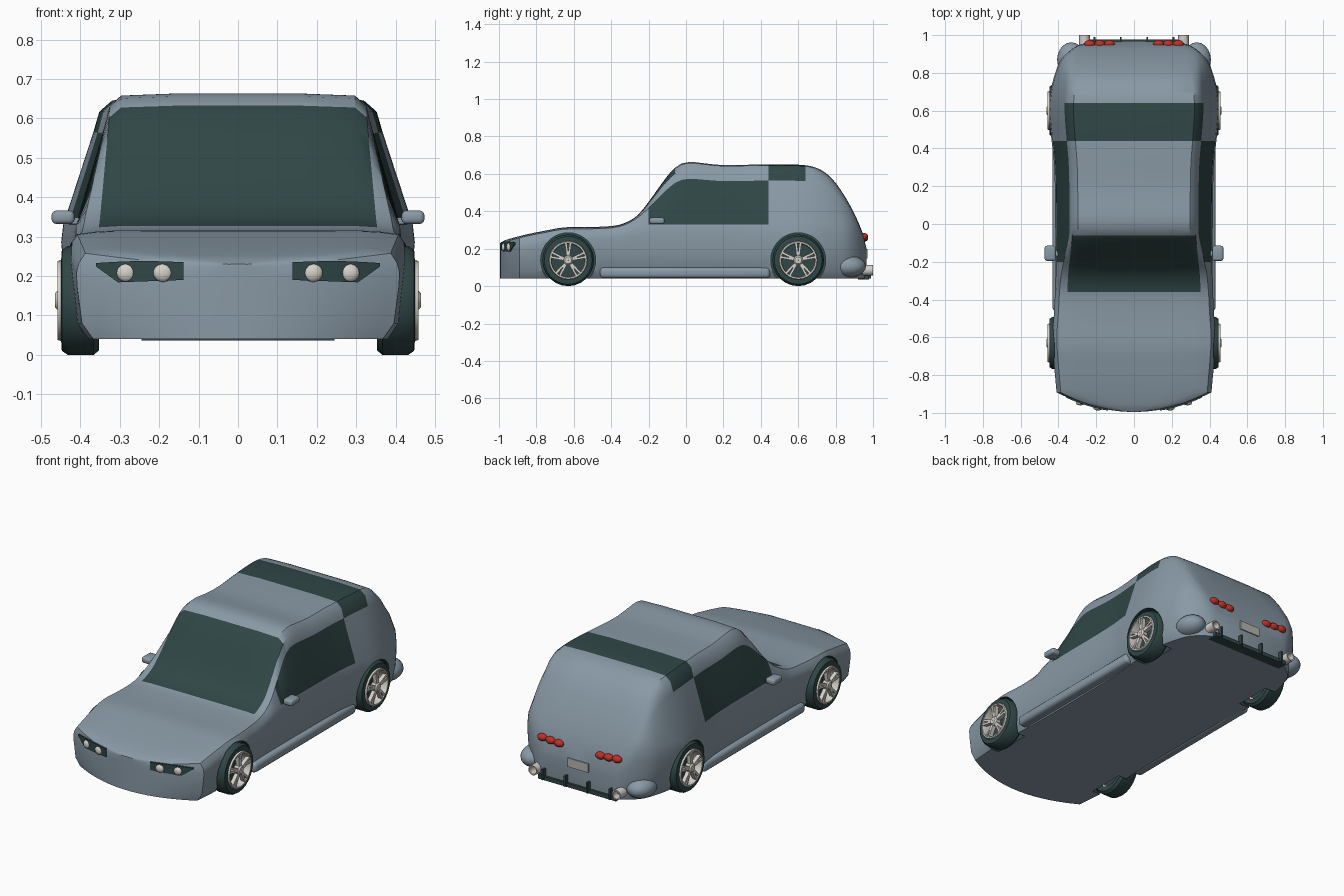
import bpy, bmesh, math
from mathutils import Matrix, Vector

if "Cube" in bpy.data.objects:
    bpy.data.objects.remove(bpy.data.objects["Cube"])


def material(name, rgb):
    m = bpy.data.materials.new(name)
    m.diffuse_color = (*rgb, 1)
    m.use_nodes = True
    m.node_tree.nodes["Principled BSDF"].inputs["Base Color"].default_value = m.diffuse_color
    return m


PAINT = material("slate_paint", (0.25, 0.32, 0.38))
DARK = material("dark_glass_and_rubber", (0.03, 0.062, 0.062))
LIGHT = material("pale_metal", (0.66, 0.64, 0.59))
PLATE = material("plate_grey", (0.46, 0.47, 0.43))
RED = material("red_lens", (0.5, 0.03, 0.02))


def finish(name, bm, *mats, angle=35):
    bmesh.ops.recalc_face_normals(bm, faces=bm.faces)
    me = bpy.data.meshes.new(name)
    bm.to_mesh(me)
    bm.free()
    for m in mats:
        me.materials.append(m)
    ob = bpy.data.objects.new(name, me)
    bpy.context.collection.objects.link(ob)
    smooth(ob, angle)
    return ob


def smooth(ob, angle=35):
    bpy.ops.object.select_all(action='DESELECT')
    ob.select_set(True)
    bpy.context.view_layer.objects.active = ob
    bpy.ops.object.shade_smooth_by_angle(angle=math.radians(angle))


def add_box(bm, lo, hi, bevel=0, rot=None):
    lo, hi = Vector(lo), Vector(hi)
    mat = Matrix.Translation((lo + hi) / 2) @ Matrix.Diagonal((*(hi - lo), 1))
    vs = bmesh.ops.create_cube(bm, size=1, matrix=(rot or Matrix()) @ mat)["verts"]
    if bevel:
        edges = list({e for v in vs for e in v.link_edges})
        bmesh.ops.bevel(bm, geom=edges, offset=bevel, segments=3, profile=0.5, affect='EDGES')


def box(name, lo, hi, mat, bevel=0):
    bm = bmesh.new()
    add_box(bm, lo, hi, bevel)
    return finish(name, bm, mat)


def ball(name, centre, radii, mat):
    bm = bmesh.new()
    bmesh.ops.create_uvsphere(bm, u_segments=20, v_segments=12, radius=1,
                              matrix=Matrix.Translation(centre) @ Matrix.Diagonal((*radii, 1)))
    return finish(name, bm, mat)


def add_lathe(bm, profile, centre, side, n=24):
    """Revolve a closed (radius, x) profile about the axle line."""
    rings = []
    for i in range(n):
        a = 2 * math.pi * i / n
        rings.append([bm.verts.new((side * x, centre[0] + r * math.cos(a), centre[1] + r * math.sin(a)))
                      for r, x in profile])
    m = len(profile)
    for i in range(n):
        p, q = rings[i], rings[(i + 1) % n]
        for j in range(m):
            bm.faces.new((p[j], p[(j + 1) % m], q[(j + 1) % m], q[j]))


def curve(table, y):
    """Smooth interpolation through (y, value) points."""
    if y <= table[0][0]:
        return table[0][1]
    if y >= table[-1][0]:
        return table[-1][1]
    k = next(i for i in range(len(table) - 1) if y <= table[i + 1][0])

    def slope(i):
        a, b = table[max(i - 1, 0)], table[min(i + 1, len(table) - 1)]
        return (b[1] - a[1]) / (b[0] - a[0])
    (y0, v0), (y1, v1) = table[k], table[k + 1]
    h = y1 - y0
    t = (y - y0) / h
    return ((2 * t**3 - 3 * t**2 + 1) * v0 + (t**3 - 2 * t**2 + t) * h * slope(k)
            + (3 * t**2 - 2 * t**3) * v1 + (t**3 - t**2) * h * slope(k + 1))


# Body: centreline height and half width along the length
TOP = [(-0.995, 0.23), (-0.96, 0.248), (-0.85, 0.277), (-0.75, 0.297), (-0.65, 0.314), (-0.5, 0.316),
       (-0.37, 0.325), (-0.3, 0.35), (-0.25, 0.387), (-0.2, 0.45), (-0.15, 0.52), (-0.1, 0.588),
       (-0.06, 0.632), (-0.02, 0.657), (0.04, 0.663), (0.1, 0.656), (0.2, 0.647), (0.4, 0.65),
       (0.6, 0.649), (0.68, 0.638), (0.74, 0.61), (0.8, 0.552), (0.87, 0.445), (0.92, 0.345),
       (0.95, 0.268), (0.965, 0.2)]
WIDTH = [(-0.89, 0.408), (-0.7, 0.425), (-0.6, 0.43), (-0.45, 0.42), (-0.3, 0.415), (0, 0.415),
         (0.3, 0.42), (0.45, 0.435), (0.6, 0.448), (0.7, 0.44), (0.8, 0.415), (0.87, 0.385),
         (0.92, 0.335), (0.95, 0.285), (0.965, 0.24)]


def nose(x):
    return -0.995 + 0.105 * (x / 0.41) ** 2


def half_section(y):
    t = curve(TOP, y)
    w = curve(WIDTH, y) if y > -0.888 else 0.41 * math.sqrt((y + 0.995) / 0.105)
    c = min(max((t - 0.32) / 0.33, 0), 1)
    belt = min(0.33, t - 0.035)
    up = t - belt

    def mix(hood, cabin):
        return w * (hood + (cabin - hood) * c)
    return [(0, 0.04), (0.9 * w, 0.04), (0.97 * w, 0.08), (w, min(0.2, belt - 0.06)),
            (1.005 * w, min(0.27, belt - 0.025)), (0.99 * w, belt), (mix(0.95, 0.82), belt + 0.73 * up),
            (mix(0.85, 0.785), belt + 0.9 * up), (mix(0.73, 0.715), belt + 0.985 * up),
            (0.4 * w, t), (0, t)]


stations = [nose(x) for x in (0.03, 0.08, 0.13, 0.18, 0.23, 0.28, 0.33, 0.37, 0.408)]
marks = [(-0.87, -0.36, 14), (-0.36, -0.2, 6), (-0.2, -0.06, 6), (-0.06, 0.44, 14), (0.44, 0.64, 6),
         (0.64, 0.965, 16)]
for a, b, n in marks:
    stations += [a + (b - a) * i / n for i in range(n)]
stations.append(0.965)

bm = bmesh.new()
rings = []
for y in stations:
    half = half_section(y)
    loop = half + [(-x, z) for x, z in half[9:0:-1]]
    rings.append([bm.verts.new((x, y, z)) for x, z in loop])
for i in range(len(rings) - 1):
    y = (stations[i] + stations[i + 1]) / 2
    for j in range(20):
        k = (j + 1) % 20
        f = bm.faces.new((rings[i][j], rings[i][k], rings[i + 1][k], rings[i + 1][j]))
        row = j if j < 10 else 19 - j
        # windscreen, side windows and rear roof band
        if (row >= 7 and -0.36 < y < -0.06) or (row == 5 and -0.2 < y < 0.44) \
                or (row >= 6 and 0.44 < y < 0.64):
            f.material_index = 1
for ring in (rings[0], rings[-1]):
    bm.faces.new((ring[0], ring[1], ring[19]))
    bm.faces.new((ring[9], ring[10], ring[11]))
    for r in range(1, 9):
        bm.faces.new((ring[r], ring[r + 1], ring[19 - r], ring[20 - r]))
body = finish("body", bm, PAINT, DARK)

# Wheel arches
WHEELS = [("front", (-0.63, 0.138)), ("rear", (0.6, 0.138))]
for label, c in WHEELS:
    for side in (1, -1):
        bm = bmesh.new()
        bmesh.ops.create_cone(bm, cap_ends=True, segments=40, radius1=0.147, radius2=0.147, depth=0.27,
                              matrix=Matrix.Translation((side * 0.465, *c)) @ Matrix.Rotation(math.pi / 2, 4, 'Y'))
        cutter = finish(label + "_arch_cutter", bm, DARK)
        cutter.hide_render = True
        cutter.hide_viewport = False
        mod = body.modifiers.new("arch", 'BOOLEAN')
        mod.operation, mod.solver, mod.object = 'DIFFERENCE', 'EXACT', cutter
        mod.material_mode = 'TRANSFER'
        bpy.context.view_layer.objects.active = body
        bpy.ops.object.modifier_apply(modifier=mod.name)
        bpy.data.objects.remove(cutter)
smooth(body)

# Wheels: tyre, backing disc, rim with paired spokes
for label, c in WHEELS:
    for side in (1, -1):
        bm = bmesh.new()
        add_lathe(bm, [(0.098, 0.355), (0.126, 0.352), (0.138, 0.366), (0.138, 0.432), (0.128, 0.447),
                       (0.098, 0.449)], c, side)
        finish(label + "_tyre", bm, DARK)
        bm = bmesh.new()
        add_lathe(bm, [(0.002, 0.38), (0.096, 0.38), (0.096, 0.4), (0.002, 0.4)], c, side)
        finish(label + "_brake_disc", bm, DARK)
        bm = bmesh.new()
        add_lathe(bm, [(0.1, 0.37), (0.103, 0.45), (0.1, 0.458), (0.092, 0.458), (0.088, 0.44),
                       (0.088, 0.37)], c, side)
        add_lathe(bm, [(0.002, 0.43), (0.026, 0.43), (0.026, 0.456), (0.018, 0.464), (0.002, 0.464)], c, side)
        for i in range(5):
            for spread in (-0.13, 0.13):
                a = math.pi / 2 + i * 2 * math.pi / 5 + spread
                rot = Matrix.Translation((0, *c)) @ Matrix.Rotation(a, 4, 'X')
                xs = sorted((side * 0.435, side * 0.457))
                add_box(bm, (xs[0], 0.015, -0.006), (xs[1], 0.094, 0.006), rot=rot)
        finish(label + "_rim", bm, LIGHT)

for side in (1, -1):
    # Side skirts, mirrors and rear bumper corners
    xs = sorted((side * 0.37, side * 0.432))
    box("side_skirt", (xs[0], -0.46, 0.042), (xs[1], 0.45, 0.1), PAINT, 0.02)
    xs = sorted((side * 0.415, side * 0.473))
    box("mirror", (xs[0], -0.195, 0.332), (xs[1], -0.115, 0.366), PAINT, 0.012)
    xs = sorted((side * 0.385, side * 0.43))
    box("mirror_stalk", (xs[0], -0.17, 0.332), (xs[1], -0.14, 0.348), PAINT)
    ball("rear_bumper_corner", (side * 0.332, 0.87, 0.105), (0.075, 0.092, 0.058), PAINT)

    # Headlight panels following the nose, with two lamps each
    bm = bmesh.new()
    cols = []
    for i in range(9):
        x = 0.138 + 0.222 * i / 8
        low = 0.19 - 0.006 * min(i, 6) / 6 + 0.02 * max(i - 6, 0)
        high = 0.235 + 0.004 * math.sin(math.pi * i / 8) - 0.002 * i / 8
        cols.append([bm.verts.new((side * x, nose(x) + d, z))
                     for d, z in ((-0.005, low), (-0.005, high), (0.004, high), (0.004, low))])
    for p, q in zip(cols, cols[1:]):
        for j in range(4):
            bm.faces.new((p[j], p[(j + 1) % 4], q[(j + 1) % 4], q[j]))
    bm.faces.new(cols[0])
    bm.faces.new(cols[-1])
    finish("headlight_panel", bm, DARK)
    for x in (0.19, 0.283):
        ball("headlamp", (side * x, nose(x) - 0.001, 0.208), (0.025, 0.014, 0.023), LIGHT)

    # Tail lamps
    for x, z in ((0.13, 0.257), (0.182, 0.26), (0.235, 0.264)):
        ball("tail_lamp", (side * x, 0.952, z), (0.029, 0.022, 0.02), RED)

    # Exhaust pipes
    bm = bmesh.new()
    ring = [(0.028, 0.9), (0.028, 1.0), (0.021, 1.0), (0.021, 0.9)]
    add_lathe(bm, ring, (0, 0), 1, 16)
    bm.transform(Matrix.Translation((side * 0.262, 0, 0.085)) @ Matrix.Rotation(math.pi / 2, 4, 'Z'))
    finish("exhaust", bm, LIGHT)

    # Diffuser fins
    for x in (0.07, 0.21):
        box("diffuser_fin", (side * x - 0.005, 0.945, 0.04), (side * x + 0.005, 0.99, 0.1), DARK)

box("diffuser", (-0.245, 0.92, 0.036), (0.245, 0.978, 0.058), DARK)
box("rear_plate", (-0.065, 0.963, 0.148), (0.065, 0.971, 0.198), PLATE)
